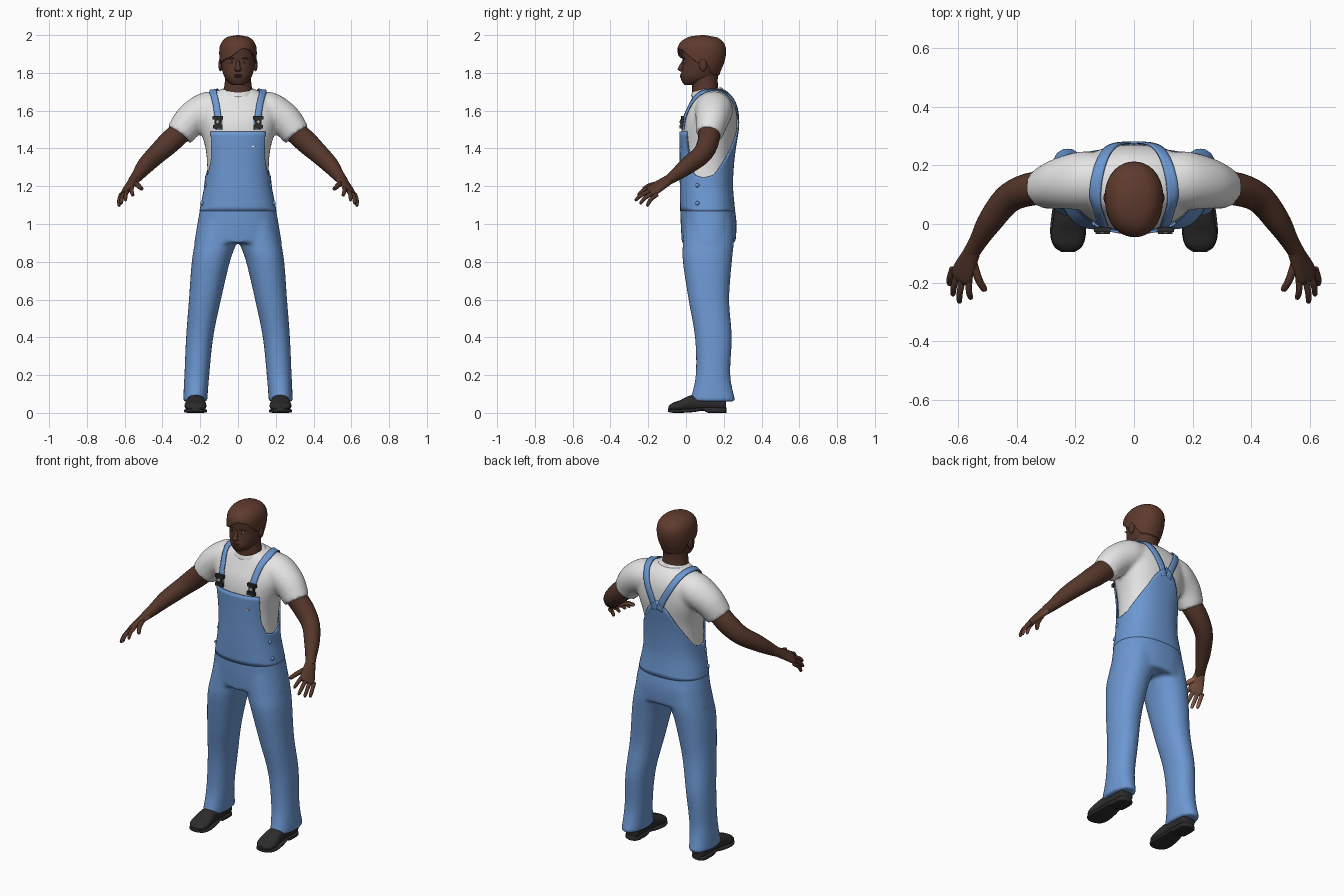
import bpy, bmesh, math
from mathutils import Vector as V

if bpy.data.objects.get("Cube"):
    bpy.data.objects.remove(bpy.data.objects["Cube"])


def material(name, *rgb):
    m = bpy.data.materials.new(name)
    m.use_nodes = True
    m.diffuse_color = (*rgb, 1)
    bsdf = m.node_tree.nodes["Principled BSDF"]
    bsdf.inputs["Base Color"].default_value = (*rgb, 1)
    bsdf.inputs["Roughness"].default_value = 0.8
    return m


SKIN = material("brown_skin", .09, .037, .024)
HAIR = material("brown_hair", .115, .043, .027)
PALM = material("light_palm", .3, .13, .075)
SHIRT = material("white_cotton", .78, .78, .78)
DENIM = material("blue_denim", .15, .31, .64)
BLACK = material("black_leather", .025, .025, .025)
METAL = material("grey_metal", .4, .4, .38)
EYE = material("eye_white", .45, .42, .4)
LIP = material("dark_lip", .085, .025, .02)


def spline(keys, steps=6):
    """Catmull-Rom through tuples of any length."""
    k = [V(q) for q in keys]
    k = [k[0]] + k + [k[-1]]
    out = []
    for i in range(1, len(k) - 2):
        a, b, c, d = k[i - 1:i + 3]
        for s in range(steps):
            t = s / steps
            out.append(.5 * (2 * b + (c - a) * t + (2 * a - 5 * b + 4 * c - d) * t * t
                             + (3 * b - a - 3 * c + d) * t ** 3))
    return out + [k[-1]]


def lerp_table(rows, t):
    """Linear lookup; the first entry of each row is the argument."""
    for a, b in zip(rows, rows[1:]):
        if t <= b[0]:
            f = max(0, (t - a[0]) / (b[0] - a[0]))
            return [p + (q - p) * f for p, q in zip(a, b)]
    return list(rows[-1])


def power(c, p):
    return math.copysign(abs(c) ** (2 / p), c)


def bridge(bm, rings, caps=True):
    for r, s in zip(rings, rings[1:]):
        for i in range(len(r)):
            j = (i + 1) % len(r)
            bm.faces.new((r[i], r[j], s[j], s[i]))
    if caps:
        bm.faces.new(rings[0][::-1])
        bm.faces.new(rings[-1])


def tube(bm, keys, ref=(1, 0, 0), axis=None, p=2, n=28, sx=1):
    """Loft of ellipses; keys are (x, y, z, half width along ref, half depth)."""
    pts = spline([(k[0] * sx, *k[1:]) for k in keys])
    rings = []
    for i, q in enumerate(pts):
        c = q.to_3d() if len(q) == 3 else V(q[:3])
        t = V(axis) if axis else V(pts[min(i + 1, len(pts) - 1)][:3]) - V(pts[max(i - 1, 0)][:3])
        t.normalize()
        u = (V(ref) - t * V(ref).dot(t)).normalized()
        v = t.cross(u)
        ang = [2 * math.pi * j / n for j in range(n)]
        rings.append([bm.verts.new(c + u * q[3] * power(math.cos(a), p) + v * q[4] * power(math.sin(a), p))
                      for a in ang])
    bridge(bm, rings)


def finish(name, bm, mat, mirror=False, angle=50):
    bmesh.ops.recalc_face_normals(bm, faces=bm.faces)
    me = bpy.data.meshes.new(name)
    bm.to_mesh(me)
    bm.free()
    me.materials.append(mat)
    me.shade_smooth()
    me.set_sharp_from_angle(angle=math.radians(angle))
    ob = bpy.data.objects.new(name, me)
    bpy.context.collection.objects.link(ob)
    if mirror:
        ob.modifiers.new("Mirror", 'MIRROR').use_mirror_merge = False
    return ob


def lofted(name, mat, keys, mirror=False, **kw):
    bm = bmesh.new()
    tube(bm, keys, **kw)
    return finish(name, bm, mat, mirror)


def ball(name, mat, loc, size, mirror=True):
    bm = bmesh.new()
    bmesh.ops.create_uvsphere(bm, u_segments=20, v_segments=12, radius=1)
    for v in bm.verts:
        v.co = V(loc) + v.co * V(size)
    return finish(name, bm, mat, mirror)


def box(name, mat, loc, size, mirror=True):
    bm = bmesh.new()
    bmesh.ops.create_cube(bm, size=1)
    for v in bm.verts:
        v.co = V(loc) + v.co * V(size)
    return finish(name, bm, mat, mirror, 30)


def blend(ob, voxel, iterations):
    r = ob.modifiers.new("Remesh", 'REMESH')
    r.mode, r.voxel_size, r.use_smooth_shade = 'VOXEL', voxel, True
    s = ob.modifiers.new("Smooth", 'SMOOTH')
    s.factor, s.iterations = .5, iterations


def shell(name, mat, keys, bottom, top, off, lift=0, p=2, cap=False, rows=18, n=96):
    """Fitted layer over a vertical loft, with its edges given per angle."""
    prof = [(q[2], q[1], q[3], q[4]) for q in spline(keys, 8)]
    bm = bmesh.new()
    rings = []
    for r in range(rows + 1):
        t = r / rows
        ring = []
        for j in range(n):
            a = -math.pi + 2 * math.pi * j / n
            z = bottom(a) + (top(a) - bottom(a)) * t
            _, cy, rx, ry = lerp_table(prof, z)
            o = off(a, t)
            ring.append(bm.verts.new(((rx + o) * power(math.sin(a), p),
                                      cy - (ry + o) * power(math.cos(a), p), z + lift * t)))
        rings.append(ring)
    bridge(bm, rings, False)
    if cap:
        bm.faces.new(rings[-1])
    ob = finish(name, bm, mat)
    s = ob.modifiers.new("Solidify", 'SOLIDIFY')
    s.thickness, s.offset = .008, -1
    return ob


UP = (0, 0, 1)
# Shirt: trunk and both sleeves blended together
trunk = [(0, .12, .9, .222, .132), (0, .12, 1.0, .205, .138), (0, .113, 1.1, .187, .133), (0, .108, 1.2, .168, .13),
         (0, .11, 1.3, .163, .132), (0, .115, 1.4, .172, .138), (0, .123, 1.5, .2, .146), (0, .13, 1.57, .215, .14),
         (0, .138, 1.63, .205, .123), (0, .137, 1.68, .155, .1), (0, .128, 1.715, .09, .075)]
sleeve = [(.1, .15, 1.62, .085, .09), (.17, .148, 1.6, .096, .1), (.25, .138, 1.55, .088, .088),
          (.31, .122, 1.472, .076, .07)]
bm = bmesh.new()
tube(bm, trunk[3:], axis=UP, p=2.3, n=48)
for sx in (1, -1):
    tube(bm, sleeve, ref=UP, sx=sx)
shirt = finish("shirt", bm, SHIRT)
blend(shirt, .011, 5)
lofted("shirt_collar", SHIRT, [(0, .113, 1.685, .096, .088), (0, .114, 1.705, .092, .083), (0, .114, 1.714, .084, .076)],
       axis=(0, -.12, 1), n=36)

# Overalls: seat and legs blended, then a fitted bib with a scooped side
leg = [(.1, .12, 1.02, .1, .13), (.119, .118, .9, .109, .135), (.144, .113, .8, .101, .13), (.175, .121, .6, .085, .108),
       (.203, .145, .4, .072, .098), (.218, .143, .2, .066, .092), (.227, .141, .06, .064, .122)]
bm = bmesh.new()
tube(bm, [(0, k[1], k[2], k[3] + .01, k[4] + .01) for k in trunk[:4]], axis=UP, p=2.3, n=48)
for sx in (1, -1):
    tube(bm, leg, axis=(0, 0, -1), p=2.2, sx=sx)
blend(finish("overall_trousers", bm, DENIM), .011, 6)
bib_edge = [(0, 1.49), (.72, 1.49), (.82, 1.42), (.95, 1.32), (1.15, 1.26), (1.5, 1.245), (1.8, 1.26),
            (2.2, 1.33), (2.6, 1.41), (2.9, 1.49), (math.pi, 1.54)]
shell("overall_bib", DENIM, trunk, lambda a: 1.07, lambda a: lerp_table(bib_edge, abs(a))[1],
      lambda a, t: .011, p=2.3)

# Shoulder straps laid over the shirt
path = spline([(.105, -.03, 1.5), (.108, -.02, 1.56), (.12, .015, 1.64), (.133, .075, 1.7), (.13, .14, 1.715),
               (.11, .21, 1.69), (.075, .262, 1.62), (.035, .285, 1.54), (.015, .285, 1.48)], 6)
bm = bmesh.new()
prev = None
for i, c in enumerate(path):
    t = path[min(i + 1, len(path) - 1)] - path[max(i - 1, 0)]
    side = t.cross(c - V((c.x, .12, 1.56))).normalized() * .019
    row = [bm.verts.new(c + side * s) for s in (-1, -.33, .33, 1)]
    if prev:
        for k in range(3):
            bm.faces.new((prev[k], prev[k + 1], row[k + 1], row[k]))
    prev = row
straps = finish("shoulder_straps", bm, DENIM, True)
wrap = straps.modifiers.new("Wrap", 'SHRINKWRAP')
wrap.target, wrap.wrap_mode, wrap.offset = shirt, 'ABOVE_SURFACE', .008
thick = straps.modifiers.new("Solidify", 'SOLIDIFY')
thick.thickness, thick.offset = .007, 0

# Buckles, buttons and pocket tag
box("buckle_top", BLACK, (.108, -.019, 1.562), (.056, .016, .018))
box("buckle_middle", BLACK, (.108, -.021, 1.538), (.034, .014, .036))
box("buckle_bottom", BLACK, (.107, -.026, 1.515), (.05, .016, .02))
ball("buckle_stud", METAL, (.108, -.029, 1.54), (.01, .005, .01))
box("pocket_tag", SHIRT, (.083, -.026, 1.41), (.024, .006, .006), False)
for i, z in enumerate((1.205, 1.11)):
    ball(f"side_button_{i + 1}", DENIM, (.172 + .018 * i, .06, z), (.009, .011, .011))

# Arms and hands
lofted("arms", SKIN, [(.28, .125, 1.51, .06, .058), (.36, .117, 1.435, .06, .056), (.43, .085, 1.37, .053, .05),
                      (.49, .01, 1.31, .046, .043), (.532, -.06, 1.256, .033, .031), (.556, -.1, 1.228, .024, .028)],
       True, ref=UP)
bm = bmesh.new()
across = (.065, .04, -.045)
tube(bm, [(.547, -.085, 1.238, .027, .026), (.568, -.13, 1.21, .037, .021), (.588, -.175, 1.18, .043, .017),
          (.594, -.193, 1.168, .03, .01)], ref=across)
tips = [(.557, -.257, 1.15), (.597, -.271, 1.125), (.619, -.245, 1.108), (.63, -.208, 1.095)]
first, last = V((.562, -.18, 1.196)), V((.618, -.152, 1.157))
fingers = [(first.lerp(last, i / 3), V(tip), .0115) for i, tip in enumerate(tips)]
fingers.append((V((.55, -.125, 1.217)), V((.508, -.23, 1.185)), .014))
for a, b, r in fingers:
    mid = a.lerp(b, .55) + V((.004, -.004, .006))
    tube(bm, [(*a, r, r), (*mid, r * .95, r * .95), (*a.lerp(b, .93), r * .75, r * .75), (*b, r * .2, r * .2)],
         ref=across, n=12)
hands = finish("hands", bm, SKIN, True)
hands.data.materials.append(PALM)
for f in hands.data.polygons:
    f.material_index = int(f.normal.dot(V((-.6, .1, -.8))) > .3)

# Neck and head
lofted("neck", SKIN, [(0, .115, 1.62, .085, .08), (0, .103, 1.7, .077, .071), (0, .1, 1.75, .07, .068),
                      (0, .1, 1.81, .068, .07)], axis=UP)
skull = [(0, .018, 1.735, .018, .022), (0, .034, 1.745, .043, .05), (0, .066, 1.775, .07, .094),
         (0, .078, 1.81, .083, .101), (0, .09, 1.85, .09, .107), (0, .095, 1.9, .095, .114), (0, .093, 1.94, .092, .112),
         (0, .09, 1.97, .074, .092), (0, .09, 1.986, .046, .06), (0, .09, 1.992, .008, .01)]
lofted("head", SKIN, skull, axis=UP, p=2.1, n=40)
hairline = [(-math.pi, 1.785), (-2.2, 1.795), (-1.75, 1.85), (-1.3, 1.85), (-.9, 1.862), (-.3, 1.885), (.2, 1.93),
            (.6, 1.92), (1.1, 1.87), (1.4, 1.85), (1.75, 1.85), (2.2, 1.795), (math.pi, 1.785)]
shell("hair", HAIR, skull, lambda a: lerp_table(hairline, a)[1], lambda a: 1.992,
      lambda a, t: (.005 + .02 * max(0, math.cos(a)) ** 2) * (1 - t * t), lift=.008, p=2.1, cap=True)

# Face
lofted("nose", SKIN, [(0, -.008, 1.868, .008, .01), (0, -.022, 1.838, .011, .014), (0, -.029, 1.82, .018, .015),
                      (0, -.022, 1.808, .014, .01)], axis=(0, 0, -1), n=16)
ball("ears", SKIN, (.093, .09, 1.842), (.011, .021, .034))
ball("eyes", EYE, (.034, -.007, 1.858), (.014, .007, .006))
ball("pupils", BLACK, (.034, -.012, 1.858), (.006, .004, .006))
ball("eyebrows", HAIR, (.036, -.011, 1.877), (.021, .007, .004))
ball("upper_lip", LIP, (0, -.022, 1.789), (.024, .01, .005), False)
ball("lower_lip", LIP, (0, -.023, 1.78), (.02, .01, .006), False)

# Shoes with soles and heels
lofted("shoes", BLACK, [(.223, .213, .045, .02, .03), (.223, .2, .05, .042, .04), (.223, .12, .055, .046, .045),
                        (.224, .03, .052, .05, .042), (.225, -.03, .038, .058, .03), (.225, -.07, .031, .049, .022),
                        (.225, -.092, .027, .02, .01)], True, axis=(0, -1, 0), p=2.3)
lofted("soles", BLACK, [(.224, .214, .014, .022, .014), (.224, .195, .014, .046, .014), (.224, .12, .015, .048, .015),
                        (.224, .09, .021, .048, .009), (.225, .04, .014, .055, .01), (.225, -.03, .01, .061, .01),
                        (.225, -.075, .011, .049, .01), (.225, -.096, .015, .022, .009)],
       True, axis=(0, -1, 0), p=4)
